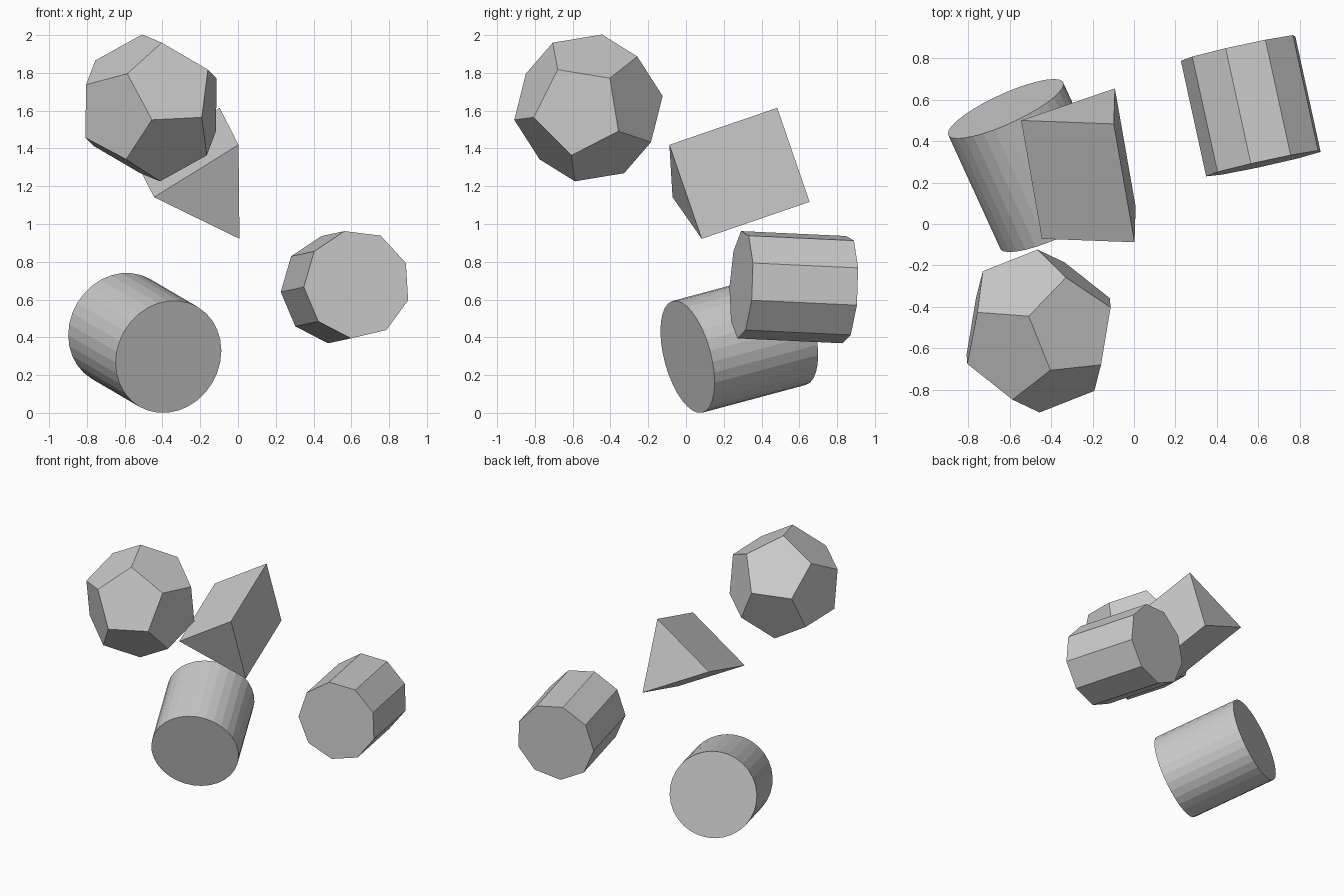
import bpy, bmesh, math
from mathutils import Vector, Matrix

if "Cube" in bpy.data.objects:
    bpy.data.objects.remove(bpy.data.objects["Cube"])


def frame(axis, ref):
    """Rotation whose z follows axis and whose x leans towards ref."""
    z = Vector(axis).normalized()
    ref = Vector(ref)
    x = (ref - z * ref.dot(z)).normalized()
    return Matrix((x, z.cross(x), z)).transposed()


def finish(name, bm):
    bmesh.ops.recalc_face_normals(bm, faces=bm.faces)
    mesh = bpy.data.meshes.new(name)
    bm.to_mesh(mesh)
    bm.free()
    ob = bpy.data.objects.new(name, mesh)
    bpy.context.collection.objects.link(ob)
    return ob


def prism(name, sides, radius, start, end, ref):
    """Closed prism between two cap centres; ref points at the first corner."""
    start, end = Vector(start), Vector(end)
    rot = frame(end - start, ref)
    bm = bmesh.new()
    ring = []
    for i in range(sides):
        a = math.tau * i / sides
        p = Vector((radius * math.cos(a), radius * math.sin(a), 0))
        ring.append(bm.verts.new(start + rot @ p))
    cap = bm.faces.new(ring)
    side = bmesh.ops.extrude_face_region(bm, geom=[cap], use_keep_orig=True)
    moved = [g for g in side["geom"] if isinstance(g, bmesh.types.BMVert)]
    bmesh.ops.translate(bm, verts=moved, vec=end - start)
    return finish(name, bm)


def dodecahedron(name, radius, centre, corner, neighbour):
    """Regular dodecahedron placed by one corner direction and a neighbouring one."""
    phi = (1 + math.sqrt(5)) / 2
    pts = [(x, y, z) for x in (-1, 1) for y in (-1, 1) for z in (-1, 1)]
    for a in (-1 / phi, 1 / phi):
        for b in (-phi, phi):
            pts += [(0, a, b), (a, b, 0), (b, 0, a)]
    rot = frame(corner, neighbour) @ frame((1, 1, 1), (0, 1 / phi, phi)).transposed()
    bm = bmesh.new()
    for p in pts:
        bm.verts.new(Vector(centre) + rot @ Vector(p) * (radius / math.sqrt(3)))
    bmesh.ops.convex_hull(bm, input=bm.verts)
    bmesh.ops.dissolve_limit(bm, angle_limit=math.radians(5), verts=bm.verts, edges=bm.edges)
    return finish(name, bm)


# Round cylinder, low left
prism("cylinder", 32, 0.306, (-0.368, 0.008, 0.297), (-0.619, 0.556, 0.444), (1, 0, 0))

# Nine-sided prism, right
a = math.radians(183)
prism("nine_sided_prism", 9, 0.289, (0.63, 0.2925, 0.681), (0.508, 0.8495, 0.655),
      (math.cos(a), 0.219 * math.cos(a), math.sin(a)))

# Triangular prism, middle
prism("triangular_prism", 3, 0.304, (-0.1447, -0.0253, 1.161), (-0.2447, 0.5457, 1.3565),
      (0.149, -0.063, 0.2615))

# Dodecahedron, top
dodecahedron("dodecahedron", 0.398, (-0.4605, -0.5165, 1.6145),
             (0.005, -0.393, -0.063), (-0.1275, -0.329, 0.1845))
